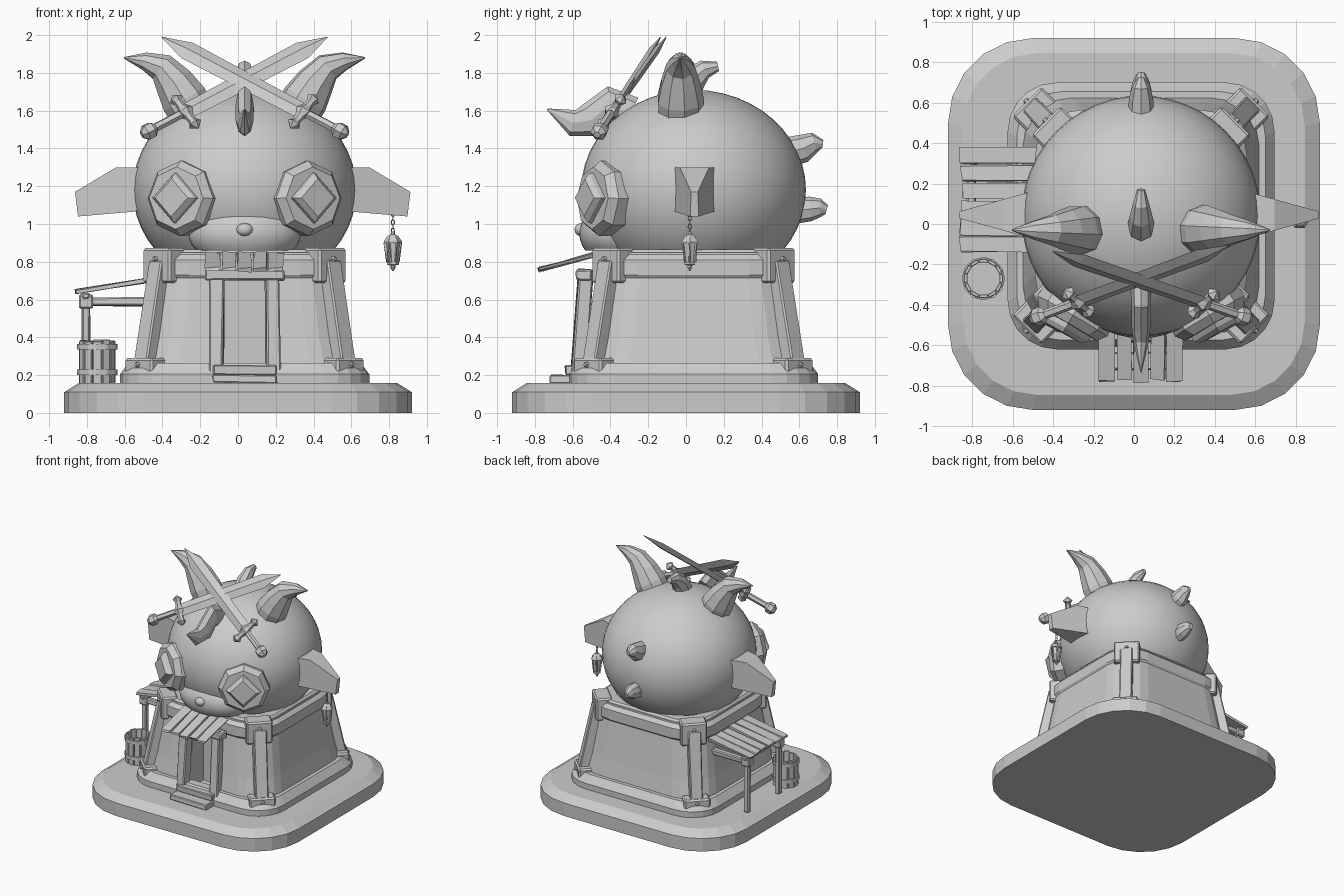
import bpy, bmesh, math, random
from mathutils import Matrix, Vector

random.seed(4)
cube = bpy.data.objects.get("Cube")
if cube:
    bpy.data.objects.remove(cube, do_unlink=True)

grey = bpy.data.materials.new("stone_grey")
grey.use_nodes = True
grey.diffuse_color = (0.6, 0.6, 0.6, 1)
grey.node_tree.nodes["Principled BSDF"].inputs["Base Color"].default_value = (0.6, 0.6, 0.6, 1)

CX, CY = 0.035, 0.04          # middle of the tower and head
MID = Vector((CX, CY, 0))
SIGNS = (-1, 1)


def finish(name, bm, smooth=False):
    bmesh.ops.recalc_face_normals(bm, faces=bm.faces)
    mesh = bpy.data.meshes.new(name)
    bm.to_mesh(mesh)
    bm.free()
    mesh.materials.append(grey)
    ob = bpy.data.objects.new(name, mesh)
    bpy.context.collection.objects.link(ob)
    if smooth:
        bpy.context.view_layer.objects.active = ob
        ob.select_set(True)
        bpy.ops.object.shade_smooth_by_angle(angle=math.radians(35))
        ob.select_set(False)
    return ob


def skin(name, rings, smooth=False, closed=False):
    """Bridge a list of equal-length point rings, capping the ends."""
    bm = bmesh.new()
    rows = [[bm.verts.new(p) for p in ring] for ring in rings]
    n = len(rows[0])
    pairs = list(zip(rows, rows[1:])) + ([(rows[-1], rows[0])] if closed else [])
    for a, b in pairs:
        for i in range(n):
            bm.faces.new((a[i], a[(i + 1) % n], b[(i + 1) % n], b[i]))
    if not closed:
        bm.faces.new(rows[0])
        bm.faces.new(rows[-1])
    return finish(name, bm, smooth)


def rounded(half, r, z, c=MID, steps=5):
    """Rounded square outline."""
    pts = []
    for q in range(4):
        mid = math.pi / 4 + q * math.pi / 2
        corner = Vector((math.copysign(half - r, math.cos(mid)), math.copysign(half - r, math.sin(mid)), z))
        for k in range(steps + 1):
            a = (q + k / steps) * math.pi / 2
            pts.append(c + corner + Vector((r * math.cos(a), r * math.sin(a), 0)))
    return pts


def circle(c, r, axis=(0, 0, 1), sides=8, squash=1):
    q = Vector(axis).to_track_quat('Z', 'Y')
    return [Vector(c) + q @ Vector((r * squash * math.cos(a), r * math.sin(a), 0))
            for a in (math.tau * i / sides for i in range(sides))]


def tube(name, pts, sides=8, squash=1, smooth=False):
    """Tapered tube through (x, y, z, radius) points."""
    ps = [Vector(p[:3]) for p in pts]
    rings = []
    for i, p in enumerate(ps):
        d = ps[min(i + 1, len(ps) - 1)] - ps[max(i - 1, 0)]
        rings.append(circle(p, pts[i][3], d, sides, squash))
    return skin(name, rings, smooth)


def lathe(name, c, profile, sides=8):
    return skin(name, [circle(Vector(c) + Vector((0, 0, z)), r, sides=sides) for r, z in profile])


def box(name, c, size, rot=None, bevel=0.0, rough=0.0):
    bm = bmesh.new()
    bmesh.ops.create_cube(bm, size=1)
    for v in bm.verts:
        v.co = Vector([v.co[i] * size[i] + random.uniform(-rough, rough) for i in range(3)])
    if bevel:
        bmesh.ops.bevel(bm, geom=bm.edges[:], offset=bevel, segments=1, affect='EDGES')
    bm.transform(Matrix.Translation(c) @ (rot or Matrix()).to_4x4())
    return finish(name, bm)


def beam(name, a, b, width, depth, bevel=0.008):
    a, b = Vector(a), Vector(b)
    rot = (b - a).to_track_quat('Z', 'Y').to_matrix()
    return box(name, (a + b) / 2, (width, depth, (b - a).length), rot, bevel, 0.004)


def ball(name, c, radii, cut=None, seg=32):
    bm = bmesh.new()
    bmesh.ops.create_uvsphere(bm, u_segments=seg, v_segments=seg // 2, radius=1)
    bm.transform(Matrix.Translation(c) @ Matrix.Diagonal((*radii, 1)))
    if cut:
        bmesh.ops.bisect_plane(bm, geom=bm.verts[:] + bm.edges[:] + bm.faces[:], plane_co=(0, 0, cut),
                               plane_no=(0, 0, -1), clear_outer=True)
        bmesh.ops.holes_fill(bm, edges=bm.edges[:])
    return finish(name, bm, True)


# Ground plinth
O = Vector((0, 0, 0))
skin("plinth", [rounded(0.92, 0.42, 0, O), rounded(0.92, 0.42, 0.11, O), rounded(0.845, 0.36, 0.157, O)])

# Tower wall with a doorway cut into the front
wall = skin("tower_wall", [rounded(0.605, 0.24, 0.15), rounded(0.56, 0.24, 0.4), rounded(0.495, 0.22, 0.85)])
cutter = box("door_cutter", (CX, -0.5, 0.45), (0.23, 0.3, 0.5))
cutter.hide_render = True
mod = wall.modifiers.new("doorway", 'BOOLEAN')
mod.operation, mod.object, mod.solver = 'DIFFERENCE', cutter, 'EXACT'
bpy.context.view_layer.objects.active = wall
bpy.ops.object.modifier_apply(modifier="doorway")
bpy.data.objects.remove(cutter, do_unlink=True)

# Timber rings at the foot and the top
skin("foot_ring", [rounded(0.59, 0.22, 0.15), rounded(0.66, 0.24, 0.15), rounded(0.66, 0.24, 0.205),
                   rounded(0.615, 0.22, 0.265), rounded(0.55, 0.2, 0.265)], closed=True)
skin("top_ring", [rounded(0.46, 0.2, 0.7), rounded(0.505, 0.22, 0.7), rounded(0.525, 0.23, 0.73),
                  rounded(0.525, 0.23, 0.81), rounded(0.47, 0.2, 0.865), rounded(0.4, 0.18, 0.865)], closed=True)

# Leaning corner posts with bolted brackets
for sx in SIGNS:
    for sy in SIGNS:
        rot = Matrix.Rotation(math.atan2(sy, sx), 3, 'Z')
        out = Vector((sx, sy, 0)).normalized()
        at = lambda d, z: MID + out * d + Vector((0, 0, z))
        beam("corner_post", at(0.75, 0.2), at(0.62, 0.8), 0.1, 0.1)
        for d, z, h in ((0.735, 0.22, 0.14), (0.6, 0.78, 0.185)):
            box("corner_bracket", at(d, z), (0.13, 0.205, h), rot, 0.012)
            for dz in (-0.035, 0.035):
                skin("bolt", [circle(at(d + 0.06, z + dz), 0.018, out, 6),
                              circle(at(d + 0.08, z + dz), 0.01, out, 6)])

# Doorway frame, awning and steps
for sx in SIGNS:
    beam("door_post", (CX + sx * 0.15, -0.575, 0.16), (CX + sx * 0.145, -0.53, 0.76), 0.075, 0.08)
box("door_lintel", (CX, -0.54, 0.73), (0.42, 0.08, 0.06), None, 0.008, 0.005)
tilt = Matrix.Rotation(math.radians(15), 3, 'X')
for i in range(5):
    box("awning_board", (CX - 0.17 + i * 0.084, -0.62 + random.uniform(-0.01, 0.01), 0.8),
        (0.072, 0.32, 0.02), tilt, 0, 0.006)
box("door_step_low", (CX, -0.65, 0.18), (0.34, 0.14, 0.045), None, 0.006, 0.004)
box("door_step_high", (CX, -0.59, 0.225), (0.34, 0.1, 0.05), None, 0.006, 0.004)

# Lean-to shelter on the right side
slope = Matrix.Rotation(math.radians(-9), 3, 'Y')
for i in range(6):
    box("shelter_board", (-0.66 + random.uniform(-0.01, 0.01), -0.1 + i * 0.088, 0.672),
        (0.39, 0.078, 0.02), slope, 0, 0.006)
for y in (-0.09, 0.33):
    beam("shelter_post", (-0.805, y, 0.155), (-0.805, y, 0.62), 0.045, 0.045)
    beam("shelter_rafter", (-0.83, y, 0.588), (-0.46, y, 0.588), 0.05, 0.045)
    box("shelter_cap", (-0.805, y, 0.59), (0.075, 0.07, 0.075), None, 0.008)
beam("shelter_beam", (-0.805, -0.13, 0.62), (-0.805, 0.37, 0.62), 0.045, 0.03)

# Open bucket of staves
BX, BY = -0.745, -0.27
for i in range(12):
    a = math.tau * i / 12
    p = Vector((BX + 0.088 * math.cos(a), BY + 0.088 * math.sin(a), 0.265))
    box("bucket_stave", p, (0.018, 0.044, 0.22 + random.uniform(0, 0.03)), Matrix.Rotation(a, 3, 'Z'), 0.003)
for z in (0.2, 0.335):
    skin("bucket_hoop", [circle((BX, BY, z + dz), r, sides=12)
                         for r, dz in ((0.095, 0), (0.107, 0), (0.107, 0.03), (0.095, 0.03))], closed=True)
lathe("bucket_floor", (BX, BY, 0.16), [(0.085, 0), (0.085, 0.04)], 12)

# Head, muzzle and nose
ball("head", (CX, CY, 1.18), (0.592, 0.595, 0.53), 0.85, 48)
ball("muzzle", (CX, -0.36, 0.95), (0.3, 0.205, 0.17), 0.86)
ball("nose", (CX, -0.555, 0.97), (0.045, 0.035, 0.035), None, 12)

for s in SIGNS:
    # Goggle eyes
    n = Vector((s * 0.5, -0.86, 0.03)).normalized()
    c = Vector((CX + s * 0.325, -0.43, 1.135))
    skin("goggle_rim", [circle(c - n * 0.13, 0.19, n, 8), circle(c + n * 0.03, 0.2, n, 8),
                        circle(c + n * 0.075, 0.165, n, 8)])
    skin("goggle_lens", [circle(c + n * 0.07, 0.135, n, 4), circle(c + n * 0.1, 0.13, n, 4),
                         circle(c + n * 0.125, 0.1, n, 4)])
    # Ears: a flat outline, thinner towards the tip
    outline = [(0.48, 1.3), (0.67, 1.3), (0.888, 1.17), (0.872, 1.04), (0.58, 1.065), (0.48, 1.1)]
    skin("ear", [[(0.025 + s * x, 0.045 + f * (0.13 - 0.11 * (x - 0.48) / 0.4), z) for x, z in outline]
                 for f in SIGNS])
    # Large curled horns
    path = [(0.27, 1.57, 0.12), (0.32, 1.66, 0.125), (0.375, 1.75, 0.105), (0.44, 1.83, 0.078),
            (0.53, 1.862, 0.048), (0.638, 1.88, 0.004)]
    tube("large_horn", [(CX + s * x, -0.03, z, r) for x, z, r in path], 9)
    # Crossed swords
    hilt, tip = Vector((CX + s * 0.51, -0.46, 1.49)), Vector((CX - s * 0.44, -0.12 - s * 0.015, 1.99))
    d = (tip - hilt).normalized()
    up = Vector((0, -0.8, 0.55))
    side = d.cross(up).normalized()
    flat = side.cross(d)
    guard = hilt + d * 0.235
    length = (tip - guard).length
    section = lambda p, w, t: [p + side * w, p + flat * t, p - side * w, p - flat * t]
    skin("sword_blade", [section(guard, 0.05, 0.018), section(guard + d * (length - 0.16), 0.058, 0.018),
                         section(tip, 0.002, 0.002)])
    tube("sword_grip", [(*hilt, 0.024), (*guard, 0.024)], 6)
    tube("sword_pommel", [(*(hilt + d * o), r) for o, r in ((-0.04, 0.02), (-0.015, 0.045), (0.025, 0.045), (0.05, 0.02))], 6)
    tube("sword_guard", [(*(guard + side * o), r) for o, r in
                         ((-0.125, 0.004), (-0.095, 0.038), (-0.07, 0.022), (-0.035, 0.025), (0, 0.045),
                          (0.035, 0.025), (0.07, 0.022), (0.095, 0.038), (0.125, 0.004))], 6)

# Ridge of horns and spikes along the middle of the head
ridge = {
    "brow_horn": [(-0.3, 1.58, 0.1), (-0.4, 1.635, 0.095), (-0.5, 1.55, 0.095), (-0.6, 1.535, 0.07), (-0.735, 1.608, 0.004)],
    "crown_spike": [(-0.01, 1.68, 0.085), (0.04, 1.77, 0.07), (0.1, 1.82, 0.05), (0.17, 1.835, 0.025)],
    "upper_back_spike": [(0.54, 1.38, 0.08), (0.62, 1.4, 0.075), (0.68, 1.43, 0.055), (0.725, 1.425, 0.02)],
    "lower_back_spike": [(0.57, 1.07, 0.07), (0.66, 1.08, 0.065), (0.71, 1.085, 0.05), (0.745, 1.075, 0.025)],
}
for name, path in ridge.items():
    tube(name, [(CX, y, z, r) for y, z, r in path], 8, 0.5 if name == "brow_horn" else 0.8)

# Lantern on a chain below the left ear
LX, LY = 0.82, 0.02
for i in range(5):
    turn = Matrix.Rotation(i * math.pi / 2, 3, 'Z')
    ring = [Vector((LX, LY, 0.965 + i * 0.022)) + turn @ Vector((0.009 * math.cos(t), 0, 0.014 * math.sin(t)))
            for t in (math.tau * k / 8 for k in range(8))]
    skin("chain_link", [circle(p, 0.003, ring[(k + 1) % 8] - ring[k - 1], 4) for k, p in enumerate(ring)], closed=True)
lathe("lantern_roof", (LX, LY, 0.9), [(0.047, 0), (0.047, 0.01), (0.03, 0.035), (0.012, 0.045), (0.01, 0.06)], 6)
lathe("lantern_glass", (LX, LY, 0.8), [(0.024, 0), (0.036, 0.1)], 6)
lathe("lantern_foot", (LX, LY, 0.75), [(0.003, 0), (0.014, 0.02), (0.012, 0.03), (0.032, 0.035), (0.032, 0.05)], 6)
for low, high in zip(circle((LX, LY, 0.8), 0.029, sides=6), circle((LX, LY, 0.9), 0.042, sides=6)):
    beam("lantern_bar", low, high, 0.008, 0.008, 0)
